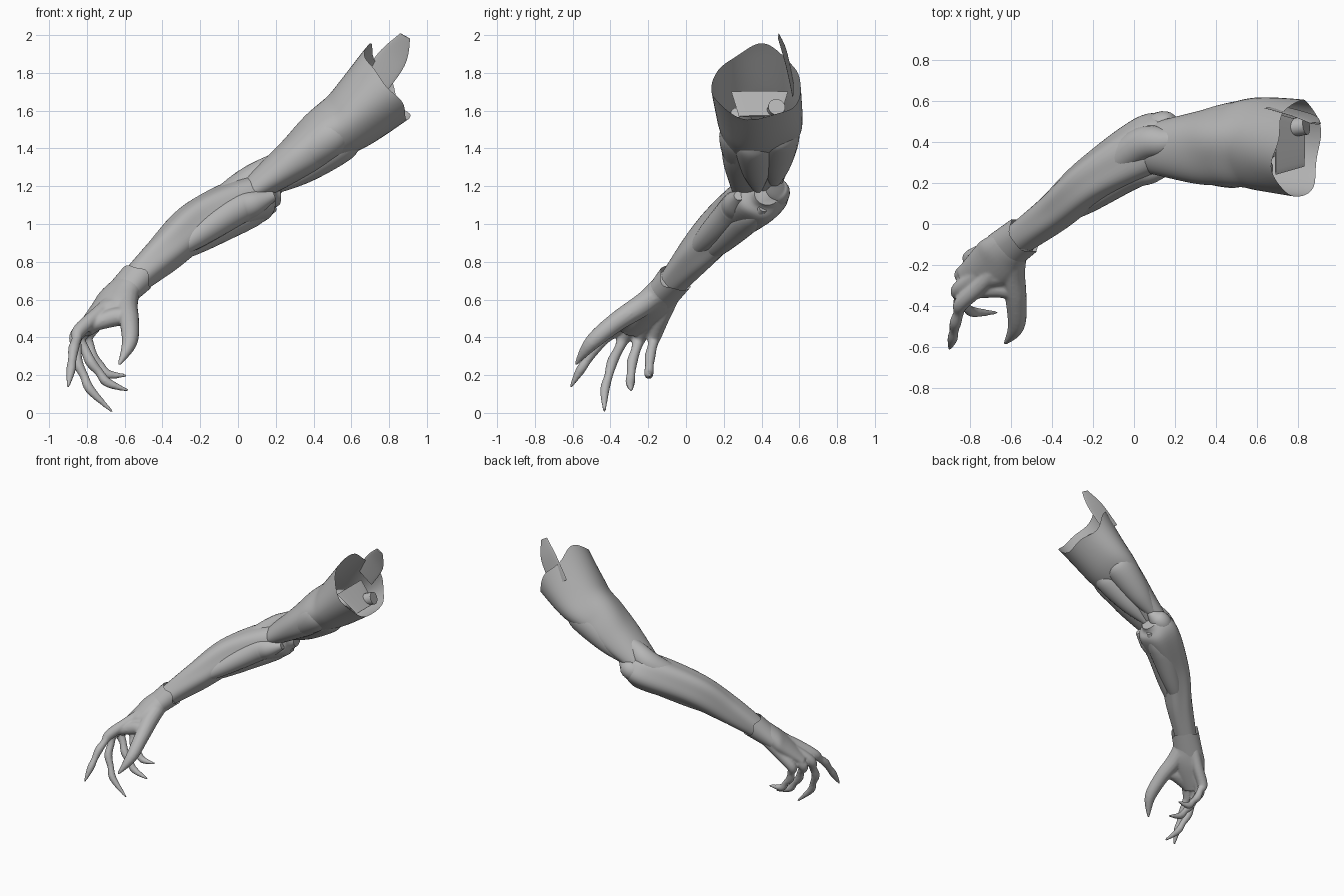
import bpy, bmesh, math
from mathutils import Vector

if "Cube" in bpy.data.objects:
    bpy.data.objects.remove(bpy.data.objects["Cube"])

grey = bpy.data.materials.new("clay_grey")
grey.diffuse_color = (0.47, 0.47, 0.47, 1)
grey.use_nodes = True
grey.node_tree.nodes["Principled BSDF"].inputs["Base Color"].default_value = grey.diffuse_color


def smooth_rows(rows, steps):
    """Catmull-Rom interpolation of (x, y, z, half_width, half_height) rows."""
    p = [rows[0]] + list(rows) + [rows[-1]]
    out = []
    for i in range(1, len(p) - 2):
        for s in range(steps):
            t = s / steps
            out.append([0.5 * (2 * b + (c - a) * t + (2 * a - 5 * b + 4 * c - d) * t * t
                               + (3 * b - a - 3 * c + d) * t ** 3)
                        for a, b, c, d in zip(*p[i - 1:i + 3])])
    out.append(list(rows[-1]))
    return out


def loft(bm, rows, n=32, steps=6, side=None, egg=0.0, lobe=None, rim=None, caps=True):
    """Skin elliptical rings along a path; rim(angle) shifts the first rings lengthwise."""
    rows = smooth_rows(rows, steps)
    pts = [Vector(r[:3]) for r in rows]
    rings = []
    for i, r in enumerate(rows):
        t = (pts[min(i + 1, len(pts) - 1)] - pts[max(i - 1, 0)]).normalized()
        s = t.cross(Vector((0, 0, 1))) if side is None else Vector(side) - t * t.dot(Vector(side))
        s.normalize()
        u = s.cross(t)
        fade = max(0, 1 - i / (steps * 1.5))
        ring = []
        for k in range(n):
            a = 2 * math.pi * k / n
            m = 1 + (lobe(a, i / len(rows)) if lobe else 0)
            co = pts[i] + s * (math.cos(a) * r[3] * m * (1 - egg * math.sin(a))) \
                + u * (math.sin(a) * r[4] * m)
            if rim:
                co -= t * rim(a) * fade
            ring.append(bm.verts.new(co))
        rings.append(ring)
    for A, B in zip(rings, rings[1:]):
        for k in range(n):
            bm.faces.new((A[k], A[(k + 1) % n], B[(k + 1) % n], B[k]))
    if caps:
        bm.faces.new(rings[0])
        bm.faces.new(rings[-1])


def finish(bm, name):
    bmesh.ops.recalc_face_normals(bm, faces=bm.faces[:])
    me = bpy.data.meshes.new(name)
    bm.to_mesh(me)
    bm.free()
    me.materials.append(grey)
    ob = bpy.data.objects.new(name, me)
    bpy.context.collection.objects.link(ob)
    bpy.ops.object.select_all(action='DESELECT')
    ob.select_set(True)
    bpy.context.view_layer.objects.active = ob
    bpy.ops.object.shade_smooth_by_angle(angle=math.radians(50))
    return ob


def part(name, rows, **kw):
    bm = bmesh.new()
    loft(bm, rows, **kw)
    return finish(bm, name)


# Upper arm: open shell with a ragged shoulder rim
part("upper_arm", [
    (.81, .37, 1.765, .235, .215), (.60, .39, 1.565, .22, .17), (.45, .38, 1.465, .195, .142),
    (.30, .37, 1.345, .177, .114), (.06, .37, 1.17, .12, .07)],
    n=48, steps=8, egg=0.14,
    lobe=lambda a, t: .035 * math.cos(4 * a + 3 * t) * math.sin(math.pi * t),
    rim=lambda a: .06 * math.sin(a) - .015 - .02 * math.cos(a) + .015 * math.sin(5 * a + 1)
    - .06 * max(0, math.cos(a - 2.5)) ** 6,
    caps=False)

# Forearm
part("forearm", [
    (.21, .43, 1.16, .07, .06), (.10, .395, 1.14, .145, .13), (-.20, .22, 1.01, .115, .124),
    (-.40, .05, .835, .095, .102), (-.60, -.10, .655, .075, .065)],
    n=48, steps=8, lobe=lambda a, t: .05 * math.cos(5 * a + 4 * t) * math.sin(math.pi * t))


# Muscle bellies lying over the limb, thickest in the middle
def muscle(name, start, mid, end, r):
    a, b, c = Vector(start), Vector(mid), Vector(end)
    path = [a, a.lerp(b, .5), b, b.lerp(c, .55), c]
    part(name, [(*p, r * f, r * f) for p, f in zip(path, (.3, .8, 1, .72, .2))], n=24)


muscle("biceps", (.66, .27, 1.59), (.46, .285, 1.445), (.10, .31, 1.19), .108)
muscle("triceps_outer", (.68, .48, 1.57), (.53, .485, 1.47), (.18, .46, 1.20), .117)
muscle("triceps_inner", (.68, .36, 1.53), (.52, .36, 1.42), (.20, .38, 1.18), .107)
muscle("outer_forearm", (.30, .42, 1.39), (.02, .38, 1.19), (-.42, .04, .87), .085)
muscle("inner_forearm", (.19, .28, 1.15), (-.02, .25, 1.07), (-.42, -.01, .80), .085)
muscle("under_forearm", (.19, .41, 1.09), (-.03, .30, 1.02), (-.42, .06, .79), .087)
muscle("elbow_point", (.24, .46, 1.22), (.13, .475, 1.16), (-.06, .36, 1.05), .073)

# Bone and torn sheets inside the shoulder opening
part("upper_arm_bone", [(.55, .44, 1.50, .045, .045), (.84, .48, 1.62, .045, .045)],
     n=20, side=(0, 1, 0))
part("shoulder_flap", [(.70, .565, 1.72, .08, .005), (.82, .53, 1.88, .075, .005),
                       (.885, .49, 1.995, .03, .004)], n=20, side=(.8, 0, -.6))
part("inner_sheet", [(.69, .39, 1.70, .15, .005), (.83, .39, 1.57, .11, .005)],
     n=20, side=(0, 1, 0))

# Cuff of skin at the wrist
part("wrist_cuff", [(-.535, -.055, .715, .10, .088), (-.645, -.14, .605, .105, .07)],
     n=40, rim=lambda a: .012 * math.sin(3 * a) + .008 * math.sin(5 * a), caps=False)

# Hand: palm, thumb, web and fingers fused into one skin
bm = bmesh.new()
loft(bm, [(-.54, -.06, .705, .08, .072), (-.61, -.12, .64, .105, .076), (-.68, -.19, .56, .125, .07),
          (-.82, -.28, .43, .075, .035)], n=28)


def digit(radii, *path):
    loft(bm, [(*p, r, r) for p, r in zip(path, radii)], n=14, steps=6, side=(.35, .8, -.25))


def finger(wrist, knuckle, joint, last, tip):
    """Bone of the palm, then two knobbly bends and a pointed nail."""
    k, j, l = Vector(knuckle), Vector(joint), Vector(last)
    palm = Vector(wrist).lerp(k, .6) + Vector((.01, 0, .01))
    digit((.04, .04, .037, .026, .029, .023, .025, .007),
          wrist, palm, k, k.lerp(j, .5), j, j.lerp(l, .5), l, tip)


finger((-.62, -.16, .63), (-.84, -.385, .435), (-.87, -.48, .34), (-.885, -.56, .225), (-.90, -.612, .135))
finger((-.64, -.13, .62), (-.855, -.32, .41), (-.85, -.39, .27), (-.78, -.43, .12), (-.665, -.432, .005))
finger((-.64, -.10, .61), (-.84, -.245, .40), (-.78, -.285, .27), (-.69, -.295, .16), (-.58, -.29, .118))
finger((-.62, -.06, .64), (-.80, -.165, .41), (-.77, -.19, .30), (-.69, -.197, .205), (-.59, -.19, .198))
digit((.06, .06, .052, .041, .008), (-.58, -.13, .65), (-.59, -.24, .565), (-.575, -.37, .48),
      (-.575, -.50, .37), (-.63, -.585, .255))
digit((.045, .05, .035), (-.57, -.33, .51), (-.66, -.31, .505), (-.79, -.33, .46))
digit((.05, .055, .04), (-.60, -.22, .57), (-.67, -.25, .55), (-.77, -.29, .48))
hand = finish(bm, "hand")
remesh = hand.modifiers.new("fuse", 'REMESH')
remesh.mode = 'VOXEL'
remesh.voxel_size = 0.008
remesh.use_smooth_shade = True
soften = hand.modifiers.new("soften", 'SMOOTH')
soften.factor = 0.5
soften.iterations = 4
